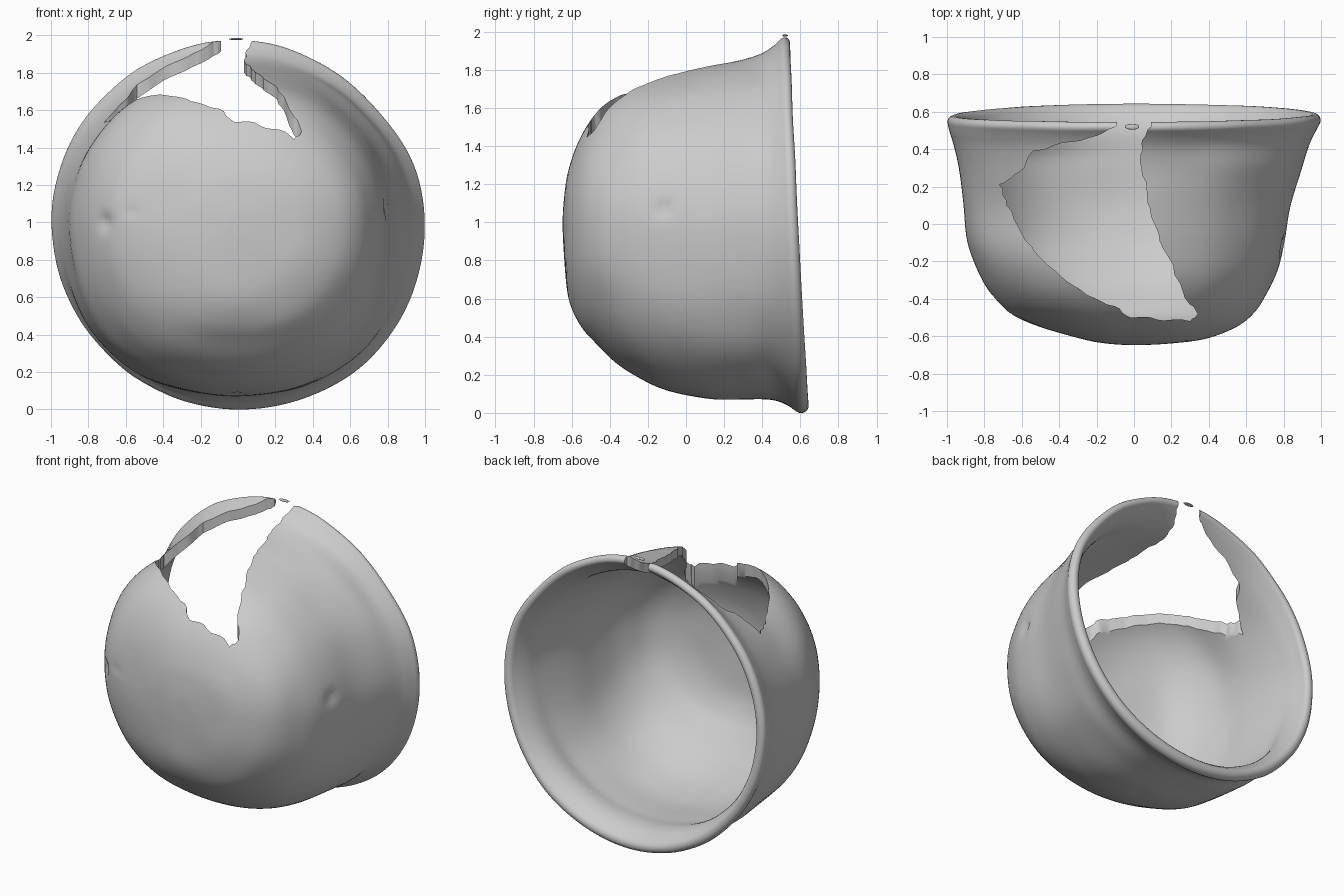
import bpy, bmesh, math, random
from mathutils import Vector, noise

if "Cube" in bpy.data.objects:
    bpy.data.objects.remove(bpy.data.objects["Cube"])

random.seed(4)
SEGS, SUB, WALL = 144, 5, 0.06

clay = bpy.data.materials.new("grey clay")
clay.diffuse_color = (0.6, 0.6, 0.6, 1)
clay.use_nodes = True
clay.node_tree.nodes["Principled BSDF"].inputs["Base Color"].default_value = clay.diffuse_color

# Outer wall: depth y, then radius toward right, top, left, bottom
ROWS = [
    (-0.645, 0.00, 0.00, 0.00, 0.00), (-0.635, 0.22, 0.18, 0.16, 0.26),
    (-0.610, 0.40, 0.30, 0.29, 0.42), (-0.550, 0.55, 0.455, 0.50, 0.55),
    (-0.470, 0.645, 0.58, 0.67, 0.64), (-0.370, 0.71, 0.675, 0.765, 0.735),
    (-0.250, 0.765, 0.74, 0.835, 0.81), (-0.100, 0.80, 0.78, 0.89, 0.88),
    (0.100, 0.835, 0.815, 0.91, 0.925), (0.300, 0.895, 0.85, 0.94, 0.93),
    (0.420, 0.935, 0.885, 0.965, 0.935), (0.490, 0.97, 0.925, 0.985, 0.96),
    (0.535, 0.995, 0.965, 0.995, 0.992),
]
# Dents: centre, size, depth
DENTS = [((0.80, -0.12, 1.07), 0.04, 0.022), ((-0.71, -0.43, 1.0), 0.04, 0.03),
         ((-0.57, -0.53, 1.06), 0.025, 0.012), ((0.0, 0.06, 0.08), 0.04, 0.01)]


def spline(a, b, c, d, t):
    """Smooth curve through b and c."""
    return 0.5 * (2*b + (c - a)*t + (2*a - 5*b + 4*c - d)*t*t + (3*b - a - 3*c + d)*t**3)


def ramp(a, b, x):
    t = min(max((x - a) / (b - a), 0), 1)
    return t*t*(3 - 2*t)


def outer_profile():
    pts, n = [], len(ROWS)
    for i in range(n - 1):
        a = ROWS[i - 1] if i else (ROWS[1][0],) + tuple(-v for v in ROWS[1][1:])
        b, c, d = ROWS[i], ROWS[i + 1], ROWS[min(i + 2, n - 1)]
        for k in range(SUB):
            pts.append([spline(*q, k / SUB) for q in zip(a, b, c, d)])
    return pts + [list(ROWS[-1])]


PROFILE = outer_profile()


def bulge(c, s, y):
    """Extra radius on the diagonals, where the bowl is out of round."""
    body, rim = ramp(-0.66, -0.25, y), ramp(0.3, 0.5, y)
    if s > 0:
        amount = -0.03 * rim if c > 0 else 0.04 * ramp(-0.66, -0.35, y) * (1 - ramp(-0.25, 0.15, y))
    else:
        amount = 0.04 * body - (0.025 if c > 0 else 0.045) * rim
    return amount * (2*s*c)**2


def section(ang):
    """Closed wall section (radius, y) at one angle: outside, lip, inside."""
    c, s = math.cos(ang), math.sin(ang)
    side, vert = (1 if c > 0 else 3), (2 if s > 0 else 4)
    lip_thick = 0.068 - 0.015 * s
    out = [Vector((p[side]*c*c + p[vert]*s*s + bulge(c, s, p[0]), p[0])) for p in PROFILE]
    out[0].x = 0
    inner = []
    for i, p in enumerate(out):
        t = (out[min(i + 1, len(out) - 1)] - out[max(i - 1, 0)]).normalized()
        if i == 0:
            t = Vector((1, 0))
        thick = WALL + (lip_thick - WALL) * ramp(0.35, 0.5, p.y)
        inner.append(p + Vector((-t.y, t.x)) * thick)
    mid, half = (out[-1] + inner[-1]) / 2, (out[-1] - inner[-1]) / 2
    lip = [mid + half*math.cos(a) + t*half.length*math.sin(a)
           for a in (math.pi*k/8 for k in range(1, 8))]
    return out[1:] + lip + inner[:0:-1]


def shape(ang, p):
    """Place a section point, tilt the rim, and add handmade unevenness."""
    v = Vector((p.x*math.cos(ang), p.y, 1 + p.x*math.sin(ang)))
    tilt = min(max((p.y - 0.1) / 0.4, 0), 1)
    h = v.z - 1
    v.y += tilt * (-0.04*h + 0.003)
    inward = Vector((-v.x, -v.y + 0.2, 1 - v.z)).normalized()
    v += inward * 0.006 * noise.noise(v * 3.5)
    for centre, size, depth in DENTS:
        v += inward * depth * math.exp(-((v - Vector(centre)).length / size)**2)
    return v


def make_object(name, bm):
    bmesh.ops.recalc_face_normals(bm, faces=bm.faces)
    me = bpy.data.meshes.new(name)
    bm.to_mesh(me)
    bm.free()
    me.materials.append(clay)
    ob = bpy.data.objects.new(name, me)
    bpy.context.collection.objects.link(ob)
    return ob


# Bowl wall
bm = bmesh.new()
rings = []
for j in range(SEGS):
    ang = 2*math.pi*j/SEGS
    rings.append([bm.verts.new(shape(ang, p)) for p in section(ang)])
for j in range(SEGS):
    r0, r1 = rings[j], rings[(j + 1) % SEGS]
    for i in range(len(r0) - 1):
        bm.faces.new((r0[i], r1[i], r1[i + 1], r0[i + 1]))
for end, y in ((0, -0.645), (-1, -0.645 + WALL)):
    tip = bm.verts.new((0, y, 1))
    for j in range(SEGS):
        bm.faces.new((rings[j][end], tip, rings[(j + 1) % SEGS][end]))
bowl = make_object("bowl", bm)

# Ragged break through the upper wall and rim
BREAK = [(-0.08, 0.75), (-0.09, 0.53), (-0.16, 0.49), (-0.32, 0.44), (-0.54, 0.39),
         (-0.61, 0.28), (-0.72, 0.21), (-0.68, 0.10), (-0.60, -0.05), (-0.50, -0.18),
         (-0.40, -0.27), (-0.25, -0.38), (-0.10, -0.44), (-0.02, -0.50), (0.12, -0.51),
         (0.30, -0.52), (0.34, -0.48), (0.26, -0.36), (0.18, -0.17), (0.11, 0.0),
         (0.07, 0.15), (0.04, 0.30), (0.04, 0.43), (0.09, 0.52), (0.12, 0.75)]
outline = []
for i, p in enumerate(BREAK):
    a, b = Vector(p), Vector(BREAK[(i + 1) % len(BREAK)])
    for k in range(4):
        q = a.lerp(b, k / 4)
        if k and q.y < 0.6:
            q += Vector((random.uniform(-1, 1), random.uniform(-1, 1))) * 0.009
        outline.append(q)
bm = bmesh.new()
base = bm.faces.new([bm.verts.new((q.x, q.y, 1.22)) for q in outline])
top = bmesh.ops.extrude_face_region(bm, geom=[base])
for v in top["geom"]:
    if isinstance(v, bmesh.types.BMVert):
        v.co.z = 2.3
cutter = make_object("break_cutter", bm)
cutter.hide_render = True

mod = bowl.modifiers.new("break", 'BOOLEAN')
mod.operation, mod.solver, mod.object = 'DIFFERENCE', 'EXACT', cutter
bpy.context.view_layer.objects.active = bowl
bowl.select_set(True)
bpy.ops.object.modifier_apply(modifier=mod.name)
bpy.data.objects.remove(cutter)
bpy.ops.object.shade_smooth_by_angle(angle=math.radians(40))

# Loose sliver of rim left in the gap
bm = bmesh.new()
bmesh.ops.create_icosphere(bm, subdivisions=2, radius=1)
for v in bm.verts:
    v.co = Vector((v.co.x*0.04 - 0.01, v.co.y*0.016 + 0.52, v.co.z*0.006 + 1.98))
make_object("rim_fragment", bm)
